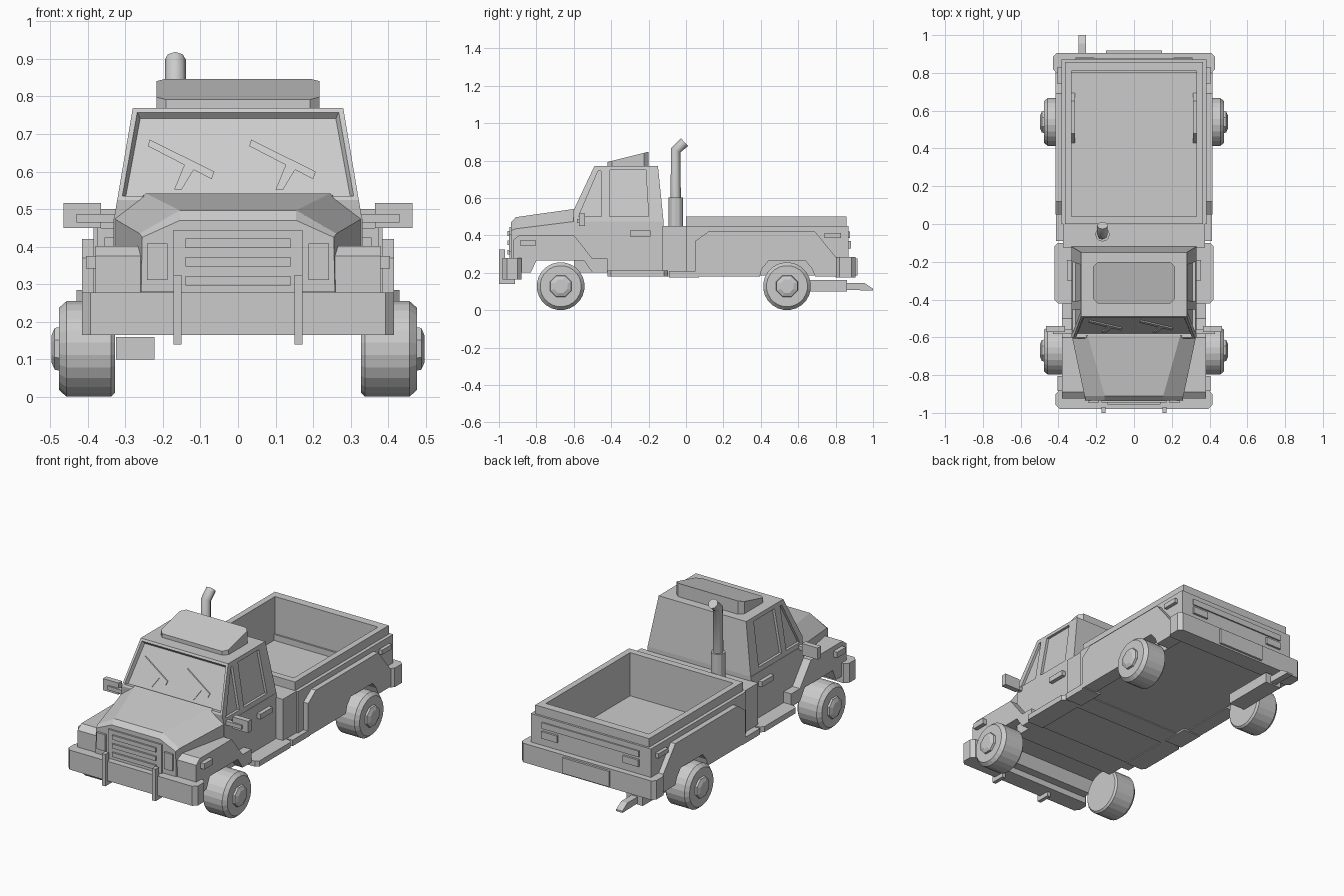
import bpy, bmesh, math

if "Cube" in bpy.data.objects:
    bpy.data.objects.remove(bpy.data.objects["Cube"])

# ---------- helpers ----------
def finish(name, bm, mirror=False, chamfer=0.0):
    bmesh.ops.recalc_face_normals(bm, faces=bm.faces[:])
    if chamfer:  # upright corner edges only
        up = [e for e in bm.edges if abs((e.verts[0].co - e.verts[1].co).normalized().z) > .95
              and min(abs(v.co.x) for v in e.verts) > .2]
        if mirror:
            up = [e for e in up if e.verts[0].co.x > .35]
        bmesh.ops.bevel(bm, geom=up, offset=chamfer, segments=1, affect='EDGES')
    me = bpy.data.meshes.new(name)
    bm.to_mesh(me)
    bm.free()
    ob = bpy.data.objects.new(name, me)
    bpy.context.collection.objects.link(ob)
    if mirror:
        ob.modifiers.new("mirror", 'MIRROR')
    return ob

def skin(bm, rings, caps=(True, True)):
    rings = [[bm.verts.new(p) for p in r] for r in rings]
    n = len(rings[0])
    for a, b in zip(rings, rings[1:]):
        for i in range(n):
            bm.faces.new((a[i], a[(i + 1) % n], b[(i + 1) % n], b[i]))
    if caps[0]:
        bm.faces.new(rings[0])
    if caps[1]:
        bm.faces.new(rings[-1])

def slab(name, pts, xa, xb, mirror=False, chamfer=0.0):
    """Side profile (y, z) extruded between two x values or x(z) functions."""
    f = lambda v, z: v(z) if callable(v) else v
    bm = bmesh.new()
    skin(bm, [[(f(x, z), y, z) for y, z in pts] for x in (xa, xb)])
    return finish(name, bm, mirror, chamfer)

def box(name, x, y, z, mirror=False, chamfer=0.0):
    pts = [(y[0], z[0]), (y[1], z[0]), (y[1], z[1]), (y[0], z[1])]
    return slab(name, pts, x[0], x[1], mirror, chamfer)

def lathe(name, prof, n, y, z):
    """(x, radius) profile turned about an axle along x."""
    bm = bmesh.new()
    ang = [2 * math.pi * (i + .5) / n for i in range(n)]
    skin(bm, [[(x, y + r * math.cos(a), z + r * math.sin(a)) for a in ang] for x, r in prof])
    return finish(name, bm, True)

# ---------- wheels ----------
for end, y in (("front", -.67), ("rear", .54)):
    lathe(end + "_tyre", [(.328, .118), (.338, .128), (.457, .128), (.477, .11)], 24, y, .128)
    lathe(end + "_hub", [(.47, .064), (.488, .06), (.497, .038)], 8, y, .128)

# ---------- cab ----------
W = lambda z: .33 - .05 * (z - .475) / .295
cab = slab("cab_upper", [(-.6, .475), (-.605, .525), (-.49, .77), (-.15, .77), (-.12, .475)],
           lambda z: -W(z), W)
bm = bmesh.new()
bm.from_mesh(cab.data)
glass = [f for f in bm.faces if f.normal.y < -.8 and f.normal.z > .2]
bmesh.ops.inset_individual(bm, faces=glass, thickness=.018, depth=0)
bmesh.ops.inset_individual(bm, faces=glass, thickness=.012, depth=-.02)
bm.to_mesh(cab.data)
bm.free()
windows = {"vent_window": [(-.575, .5), (-.47, .745), (-.455, .745), (-.452, .5)],
           "door_window": [(-.41, .5), (-.405, .748), (-.215, .748), (-.2, .5)]}
for name, pts in windows.items():
    cut = slab(name + "_cutter", pts, lambda z: W(z) - .015, lambda z: W(z) + .05, True)
    cut.hide_render = True
    cut.display_type = 'WIRE'
    m = cab.modifiers.new(name, 'BOOLEAN')
    m.operation, m.object, m.solver = 'DIFFERENCE', cut, 'EXACT'
box("cab_lower", (-.332, .332), (-.6, -.12), (.2, .475))
slab("roof_fairing", [(-.42, .768), (-.42, .792), (-.2, .847), (-.2, .768)], -.217, .217, chamfer=.025)
box("door_handle", (.325, .355), (-.3, -.19), (.395, .425), True)

# wipers lying on the windscreen
for i, x in enumerate((-.15, .12)):
    bm = bmesh.new()
    on = lambda px, pz, o: (px, -.583 + (pz - .525) * .469 - o, pz)
    for quad in ([(-.085, .685), (.087, .6), (.08, .58), (-.09, .668)],
                 [(.01, .625), (.035, .61), (.0, .552), (-.02, .552)]):
        skin(bm, [[on(x + a, b, o) for a, b in quad] for o in (-.004, .007)])
    finish("wiper_%d" % i, bm)

# mirrors
box("mirror_arm", (.31, .43), (-.582, -.558), (.465, .487), True)
box("mirror", (.365, .465), (-.572, -.54), (.45, .517), True)

# ---------- hood and nose ----------
sections = [(-.59, [(.33, .28), (.33, .475), (.245, .542)]),
            (-.91, [(.262, .28), (.262, .435), (.155, .497)]),
            (-.935, [(.258, .28), (.255, .425), (.155, .47)])]
bm = bmesh.new()
skin(bm, [[(x, y, z) for x, z in p] + [(-x, y, z) for x, z in reversed(p)] for y, p in sections],
     (False, True))
bmesh.ops.recalc_face_normals(bm, faces=bm.faces[:])
bmesh.ops.delete(bm, geom=[f for f in bm.faces if f.normal.z < -.9], context='FACES_ONLY')
finish("hood", bm)
box("grille_frame", (-.172, .172), (-.945, -.92), (.27, .445))
for i in range(3):
    box("grille_slat_%d" % i, (-.14, .14), (-.955, -.94), (.297 + .05 * i, .322 + .05 * i))
box("headlight", (.188, .242), (-.947, -.92), (.312, .408), True)

# front fenders joined by the wheel tunnel
slab("front_fender", [(-.925, .2), (-.925, .375), (-.89, .402), (-.6, .402), (-.5, .275), (-.42, .275),
                      (-.42, .2), (-.5, .2), (-.545, .265), (-.8, .265), (-.83, .2)], 0, .38, True)
box("side_marker_front", (.37, .405), (-.885, -.805), (.342, .375), True)

# front bumper and guards
box("front_bumper", (-.415, .415), (-.98, -.88), (.165, .278), chamfer=.022)
slab("bumper_guard", [(-1, .14), (-1, .325), (-.968, .325), (-.968, .17), (-.915, .17), (-.915, .14)],
     .15, .172, True)

# ---------- floor, running boards ----------
box("floor", (-.33, .33), (-.42, .86), (.185, .25))
box("running_board", (.3, .42), (-.42, -.1), (.18, .212), True, .018)
box("rear_step", (.3, .412), (-.09, .07), (.175, .21), True)
box("cab_bed_filler", (-.375, .375), (-.125, .005), (.18, .45))

# ---------- cargo bed ----------
arch = [(.69, .18), (.675, .22), (.64, .262), (.44, .262), (.405, .22), (.395, .18)]
slab("bed_side", [(0, .18), (0, .45), (.87, .45), (.87, .18)] + arch, .33, .385, True)
slab("rear_fender", [(.05, .18), (.05, .37), (.12, .42), (.69, .42), (.8, .285), (.88, .285), (.88, .18)]
     + arch, .36, .415, True)
box("bed_front_wall", (-.335, .335), (0, .04), (.2, .5))
box("tailgate", (-.36, .36), (.81, .87), (.18, .45))
box("tailgate_rail", (-.365, .365), (.81, .858), (.45, .5))
box("bed_rail", (.33, .365), (0, .858), (.44, .5), True)
box("tailgate_trim", (-.31, .31), (.86, .878), (.385, .42))
slab("wheel_well", [(.42, .24), (.48, .31), (.65, .31), (.7, .24)], .312, .335, True)
box("tail_light", (.21, .31), (.86, .882), (.33, .37), True)
box("side_marker_rear", (.38, .405), (.74, .83), (.385, .412), True)
box("rear_bumper", (-.43, .43), (.8, .905), (.175, .285), chamfer=.02)
box("plate_panel", (-.148, .148), (.9, .918), (.185, .275))

# ---------- exhausts ----------
box("muffler", (-.325, -.222), (.55, .86), (.1, .16))
slab("tail_pipe", [(.84, .108), (.84, .145), (.955, .145), (1, .115), (1, .105)], -.293, -.253)
bpy.ops.mesh.primitive_cylinder_add(vertices=12, radius=.038, depth=.17, location=(-.167, -.055, .518))
bpy.context.object.name = "stack_base"
cu = bpy.data.curves.new("stack_pipe", 'CURVE')
cu.dimensions = '3D'
cu.bevel_depth, cu.bevel_resolution, cu.use_fill_caps = .028, 2, True
sp = cu.splines.new('POLY')
path = [(-.055, .5), (-.055, .855), (-.008, .898)]
sp.points.add(len(path) - 1)
for p, (y, z) in zip(sp.points, path):
    p.co = (-.167, y, z, 1)
bpy.context.collection.objects.link(bpy.data.objects.new("stack_pipe", cu))
